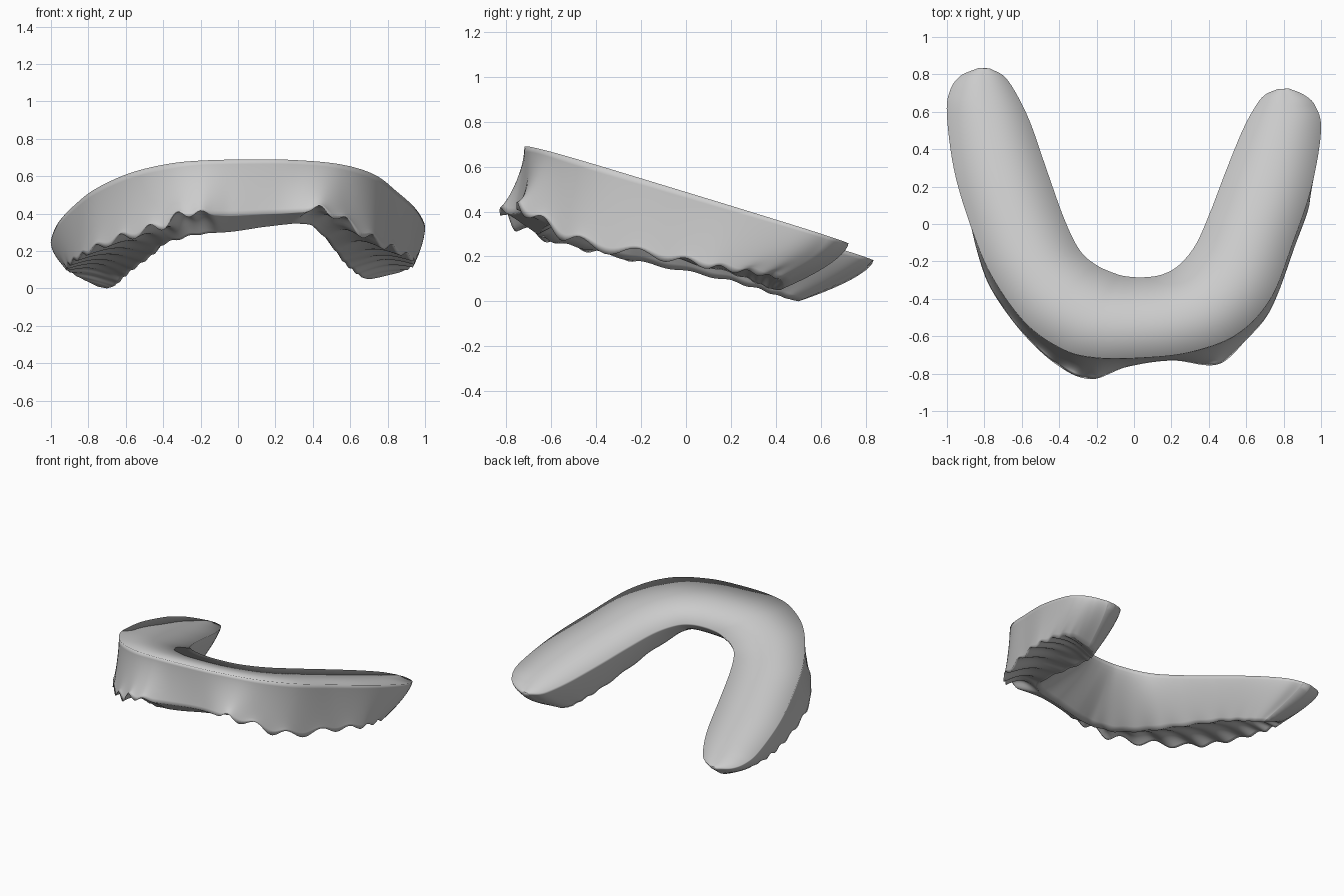
import bpy, bmesh, math
from mathutils import Vector

if "Cube" in bpy.data.objects:
    bpy.data.objects.remove(bpy.data.objects["Cube"])

# Top rim: outer xy, inner xy, walking from the left tip round to the right tip
TOP = [(-.83, .835, -.77, .832), (-.93, .79, -.69, .785), (-.985, .71, -.62, .68),
       (-1, .58, -.55, .53), (-.96, .28, -.46, .27), (-.87, -.02, -.37, .02),
       (-.76, -.28, -.29, -.14), (-.58, -.53, -.2, -.22), (-.38, -.67, -.1, -.265),
       (-.2, -.715, -.04, -.28), (.05, -.715, .05, -.285), (.3, -.685, .15, -.27),
       (.55, -.59, .24, -.22), (.73, -.4, .33, -.11), (.85, -.1, .41, .07),
       (.95, .2, .49, .28), (1, .5, .58, .5), (.97, .63, .65, .63),
       (.91, .69, .7, .69), (.83, .724, .77, .722)]
TOP = [(i, *p) for i, p in enumerate(TOP)]
# Bottom rim: station, outer xyz, inner xyz
BOTTOM = [(0, -.75, .53, .01, -.70, .5, .0), (2, -.89, .47, .08, -.65, .42, .02),
          (4, -.91, .22, .11, -.57, .18, .09), (6, -.80, -.27, .18, -.45, -.25, .18),
          (7, -.64, -.53, .24, -.40, -.45, .23), (8, -.43, -.74, .30, -.31, -.59, .26),
          (9, -.23, -.83, .39, -.18, -.66, .29), (9.7, -.04, -.765, .39, -.02, -.65, .305),
          (10.6, .2, -.73, .40, .15, -.63, .33), (11.6, .45, -.75, .40, .34, -.59, .345),
          (12.3, .60, -.62, .31, .42, -.45, .31), (13, .73, -.46, .23, .48, -.25, .25),
          (14, .86, -.12, .18, .54, 0, .17), (15, .94, .12, .14, .58, .2, .12),
          (17, .91, .40, .10, .66, .36, .06), (19, .76, .44, .06, .71, .42, .05)]


def sample(keys, u):
    """Smooth interpolation through keyed rows."""
    n = len(keys)
    i = max(k for k in range(n - 1) if keys[k][0] <= u + 1e-9)

    def slope(j, c):
        a, b = keys[max(j - 1, 0)], keys[min(j + 1, n - 1)]
        return (b[c] - a[c]) / (b[0] - a[0])
    a, b = keys[i], keys[i + 1]
    h = b[0] - a[0]
    t = (u - a[0]) / h
    return [(2*t**3 - 3*t*t + 1) * a[c] + (t**3 - 2*t*t + t) * h * slope(i, c)
            + (3*t*t - 2*t**3) * b[c] + (t**3 - t*t) * h * slope(i + 1, c)
            for c in range(1, len(a))]


def top_z(x, y):
    return .69 - .313 * (y + .72) + .025 * x


def bump(a, b, x):
    t = min(max((x - a) / (b - a), 0), 1)
    return t * t * (3 - 2 * t)


def section(u):
    """Closed cross-section: flat top, outer wall, bitten underside, inner wall."""
    ox, oy, ix, iy = sample(TOP, u)
    bx, by, bz, jx, jy, jz = sample(BOTTOM, u)
    to, ti = Vector((ox, oy, top_z(ox, oy))), Vector((ix, iy, top_z(ix, iy)))
    bo, bi = Vector((bx, by, bz)), Vector((jx, jy, jz))
    ends = bump(.8, 3.6, u) * bump(.8, 3.6, 19 - u)
    # tooth bites: deep beside the front teeth, shallow towards the tips, none in front
    bites = ends * (1 - bump(8.9, 9.4, u) * (1 - bump(11.2, 11.7, u)))
    depth = .022 + .035 * (1 - bump(2, 5.5, abs(u - 10.2)))
    outer_bite = bites * depth * math.sin(math.pi * 1.35 * u) ** 2
    inner_bite = bites * .01 * math.sin(math.pi * 1.1 * u + .7) ** 2

    def under(w):
        p = bo.lerp(bi, w)
        p.z += outer_bite * max(0, 1 - w * 1.3) ** 1.5 + inner_bite * w ** 3
        p.z += math.sin(math.pi * w) * (.04 * bites + .3 * outer_bite)
        return p

    def wall(a, b, bite, power, n=12):
        pts = []
        for k in range(n):
            v = k / n
            e = v ** power
            pts.append(Vector((a.x + (b.x - a.x) * e, a.y + (b.y - a.y) * e,
                               a.z + (b.z - a.z) * v + bite * v ** 6)))
        return pts
    ring = [ti, ti.lerp(to, .5)]                          # flat top
    ring += wall(to, bo, outer_bite, 1.6)                 # outer wall
    ring += [under(k / 18) for k in range(19)]            # underside
    ring += wall(ti, bi, inner_bite, 1.35)[:0:-1]         # inner wall
    return ring


bm = bmesh.new()
N = 340
rings = [[bm.verts.new(p) for p in section(19 * i / N)] for i in range(N + 1)]
m = len(rings[0])
for a, b in zip(rings, rings[1:]):
    for k in range(m):
        bm.faces.new((a[k], a[(k + 1) % m], b[(k + 1) % m], b[k]))
# Tip ends
bm.faces.new(rings[0])
bm.faces.new(rings[-1][::-1])
bmesh.ops.triangulate(bm, faces=[f for f in bm.faces if len(f.verts) > 4])
low = min(v.co.z for v in bm.verts)
for v in bm.verts:
    v.co.z -= low
bmesh.ops.recalc_face_normals(bm, faces=bm.faces)
for f in bm.faces:
    f.smooth = True
mesh = bpy.data.meshes.new("bite_arch")
bm.to_mesh(mesh)
bm.free()
arch = bpy.data.objects.new("bite_arch", mesh)
bpy.context.collection.objects.link(arch)
